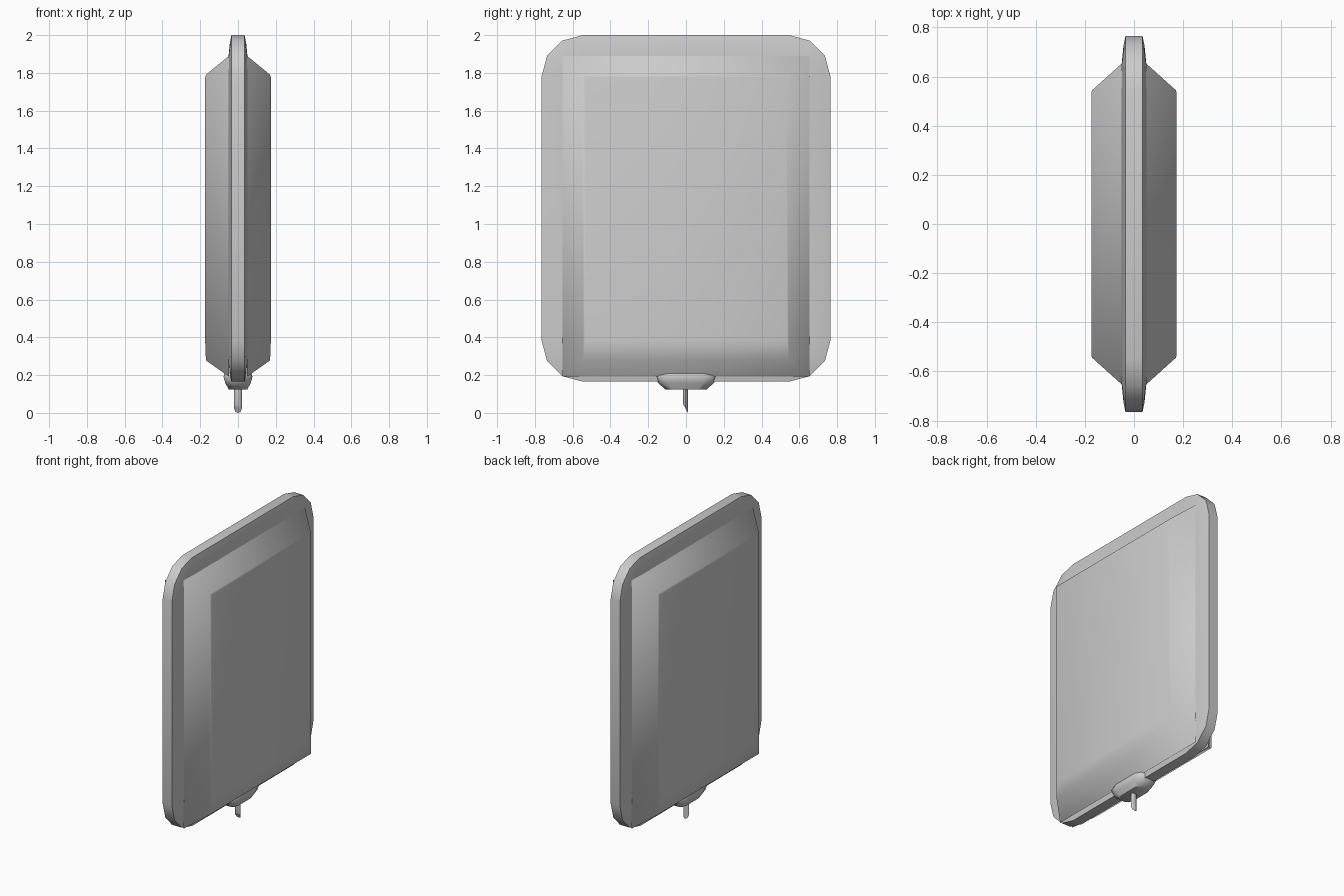
import bpy, bmesh, math

if "Cube" in bpy.data.objects:
    bpy.data.objects.remove(bpy.data.objects["Cube"])

MID = 1.0825   # height of the panel centre


def loft(name, rings, cap_start=True, cap_end=True, angle=180):
    """Skin a list of equal-length point rings into one object."""
    bm = bmesh.new()
    loops = [[bm.verts.new(p) for p in ring] for ring in rings]
    n = len(loops[0])
    for a, b in zip(loops, loops[1:]):
        for i in range(n):
            j = (i + 1) % n
            bm.faces.new((a[i], a[j], b[j], b[i]))
    if cap_start:
        bm.faces.new(loops[0][::-1])
    if cap_end:
        bm.faces.new(loops[-1])
    bmesh.ops.recalc_face_normals(bm, faces=bm.faces)
    me = bpy.data.meshes.new(name)
    bm.to_mesh(me)
    bm.free()
    ob = bpy.data.objects.new(name, me)
    bpy.context.collection.objects.link(ob)
    bpy.ops.object.select_all(action='DESELECT')
    ob.select_set(True)
    bpy.context.view_layer.objects.active = ob
    bpy.ops.object.shade_smooth_by_angle(angle=math.radians(angle))
    return ob


def rounded(x, inset):
    """Rounded rectangle in the YZ plane, three segments per corner."""
    r = 0.22 - inset
    pts = []
    for k, (sy, sz) in enumerate(((1, 1), (-1, 1), (-1, -1), (1, -1))):
        for s in range(4):
            t = math.radians(90 * k + 30 * s)
            pts.append((x, sy * 0.545 + r * math.cos(t),
                        MID + sz * 0.6975 + r * math.sin(t)))
    return pts


def rect(x, y, z0, z1):
    return [(x, y, z1), (x, -y, z1), (x, -y, z0), (x, y, z0)]


# Thin rounded rim
profile = [(-0.05, 0.11), (-0.043, 0.04), (-0.035, 0),
           (0.035, 0), (0.043, 0.04), (0.05, 0.11)]
loft("rim", [rounded(x, i) for x, i in profile], angle=60)

# Raised panels on both faces
for side, s in (("right", 1), ("left", -1)):
    loft("panel_" + side, [rect(s * 0.048, 0.655, 0.192, 1.89),
                           rect(s * 0.17, 0.545, 0.278, 1.79),
                           rect(s * 0.174, 0.535, 0.385, 1.775)],
         cap_start=False, angle=70)


def pill(x, y, z):
    """Elongated section with blunt rounded ends."""
    q = [(1, 0.35), (0.88, 0.8), (0.6, 1)]
    half = q + [(-a, b) for a, b in q[::-1]]
    return [(x * b, y * a, z) for a, b in half] + \
           [(-x * b, y * a, z) for a, b in half[::-1]]


# Socket under the panel
loft("socket", [pill(0.05, 0.11, 0.125), pill(0.068, 0.15, 0.16),
                pill(0.077, 0.163, 0.192), pill(0.07, 0.15, 0.212)], angle=50)

# Pin with a slanted tip
ring = [(0.02 * math.cos(math.pi * i / 4), -0.003 + 0.013 * math.sin(math.pi * i / 4))
        for i in range(8)]
loft("pin", [[(x, y, 0.018 - 1.8 * y) for x, y in ring],
             [(x, y, 0.14) for x, y in ring]], angle=50)
